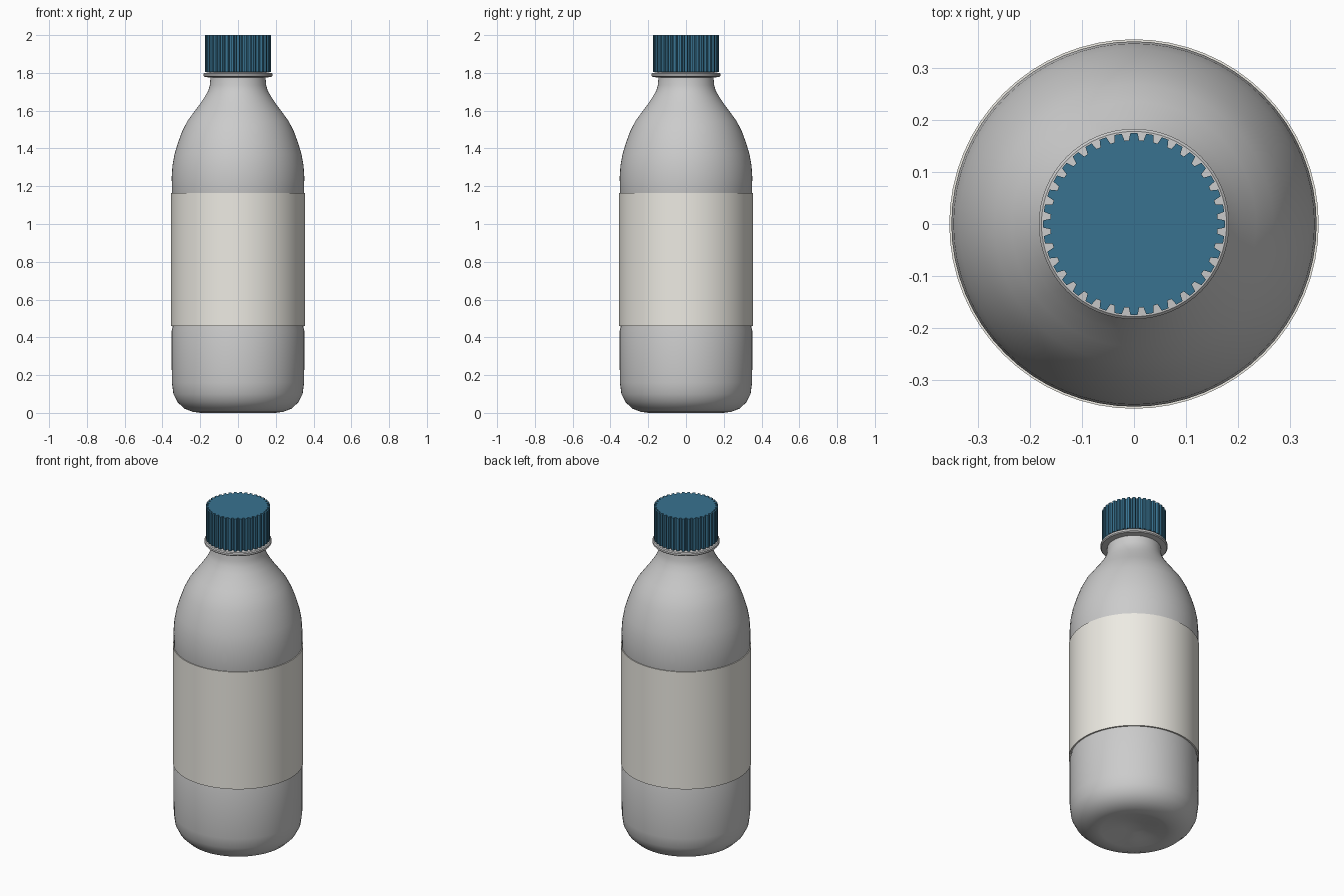
import bpy, bmesh
from math import cos, sin, tau, radians

if "Cube" in bpy.data.objects:
    bpy.data.objects.remove(bpy.data.objects["Cube"])


def material(name, rgb):
    m = bpy.data.materials.new(name)
    m.diffuse_color = (*rgb, 1)
    m.use_nodes = True
    m.node_tree.nodes["Principled BSDF"].inputs["Base Color"].default_value = m.diffuse_color
    return m


def finish(bm, name, mats=(), angle=35):
    bmesh.ops.remove_doubles(bm, verts=bm.verts, dist=1e-5)
    bmesh.ops.recalc_face_normals(bm, faces=bm.faces)
    mesh = bpy.data.meshes.new(name)
    bm.to_mesh(mesh)
    bm.free()
    ob = bpy.data.objects.new(name, mesh)
    bpy.context.collection.objects.link(ob)
    for m in mats:
        mesh.materials.append(m)
    bpy.ops.object.select_all(action='DESELECT')
    ob.select_set(True)
    bpy.context.view_layer.objects.active = ob
    bpy.ops.object.shade_smooth_by_angle(angle=radians(angle))
    return ob


def lathe(profile, name, mats=(), closed=False, steps=64):
    bm = bmesh.new()
    vs = [bm.verts.new((r, 0, z)) for r, z in profile]
    edges = [bm.edges.new(p) for p in zip(vs, vs[1:])]
    if closed:
        edges.append(bm.edges.new((vs[-1], vs[0])))
    bmesh.ops.spin(bm, geom=vs + edges, axis=(0, 0, 1), cent=(0, 0, 0),
                   angle=tau, steps=steps)
    return finish(bm, name, mats)


blue = material("cap_blue", (0.04, 0.17, 0.28))
paper = material("label_paper", (0.85, 0.83, 0.77))

# Bottle body: dished base, recessed label panel, shoulder, neck and collar
lathe([(0, 0.035), (0.06, 0.026), (0.12, 0.014), (0.18, 0.003), (0.20, 0),
       (0.24, 0.006), (0.285, 0.023), (0.32, 0.057), (0.342, 0.10), (0.35, 0.16),
       (0.351, 0.25), (0.351, 0.435), (0.346, 0.455), (0.345, 0.48),
       (0.345, 1.14), (0.350, 1.165), (0.351, 1.25), (0.347, 1.31), (0.336, 1.37),
       (0.318, 1.43), (0.296, 1.49), (0.268, 1.545), (0.235, 1.59), (0.205, 1.63),
       (0.178, 1.67), (0.158, 1.705), (0.149, 1.735), (0.146, 1.775),
       (0.178, 1.779), (0.183, 1.784), (0.183, 1.795), (0.178, 1.80),
       (0.15, 1.802), (0.145, 1.95), (0, 1.95)], "bottle_body")

# Wrapped label band
lathe([(0.346, 0.46), (0.355, 0.46), (0.355, 1.165), (0.346, 1.165)],
      "label", [paper], closed=True)

# Ribbed screw cap
bm = bmesh.new()
ring = []
RIBS = 36
for i in range(RIBS):
    for off, r in ((-0.36, 0.161), (-0.22, 0.175), (0.22, 0.175), (0.36, 0.161)):
        a = tau * (i + off) / RIBS + tau / 4
        ring.append(bm.verts.new((r * cos(a), r * sin(a), 1.806)))
base = bm.faces.new(ring)
top = bmesh.ops.extrude_face_region(bm, geom=[base], use_keep_orig=True)
bmesh.ops.translate(bm, vec=(0, 0, 0.194),
                    verts=[g for g in top["geom"] if isinstance(g, bmesh.types.BMVert)])
finish(bm, "screw_cap", [blue], angle=30)
